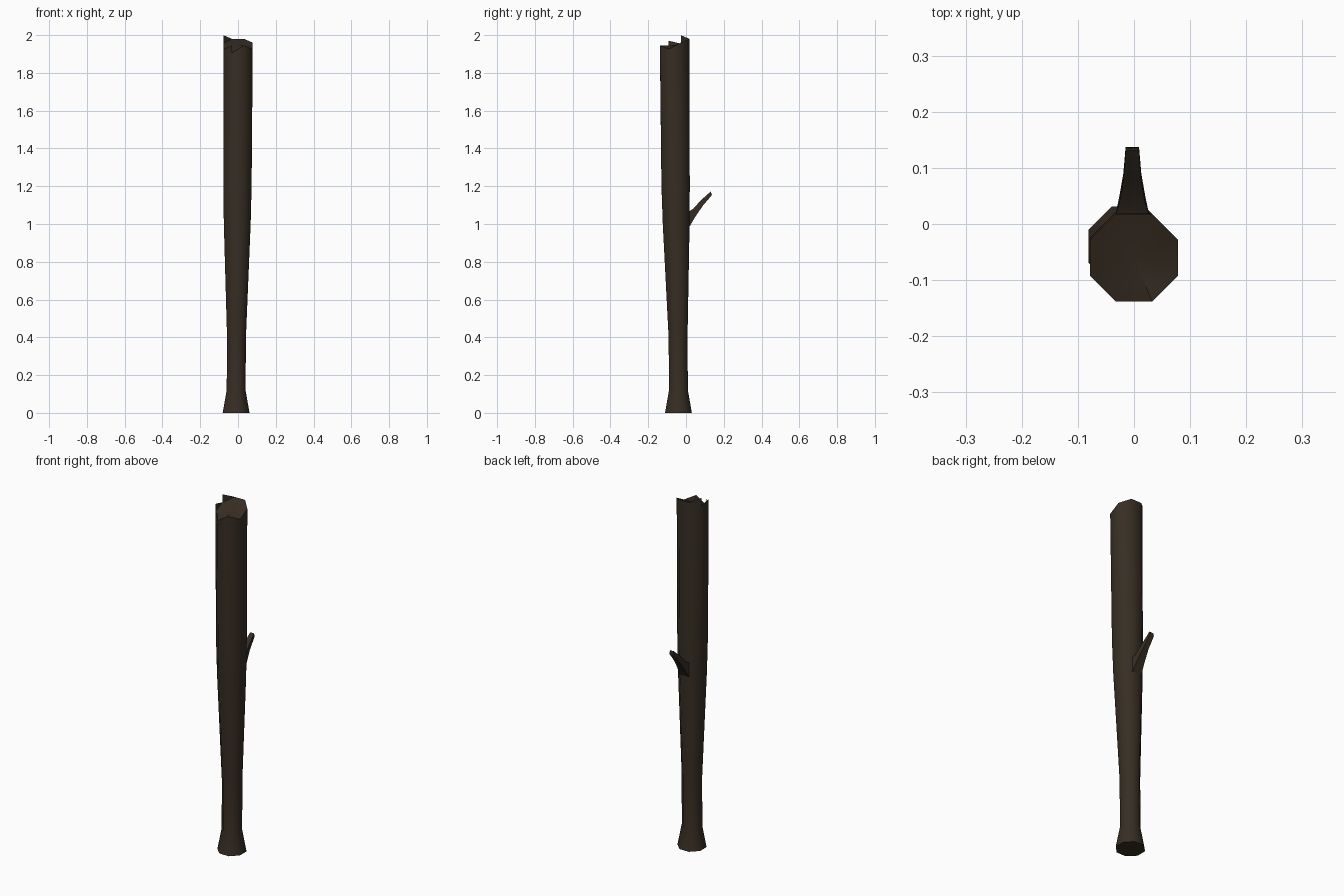
import bpy, bmesh, math
from mathutils import Vector

if "Cube" in bpy.data.objects:
    bpy.data.objects.remove(bpy.data.objects["Cube"], do_unlink=True)

# Bark material
bark = bpy.data.materials.new("dark_bark")
bark.use_nodes = True
colour = (0.038, 0.027, 0.017, 1)
bark.diffuse_color = colour
bsdf = bark.node_tree.nodes["Principled BSDF"]
bsdf.inputs["Base Color"].default_value = colour
bsdf.inputs["Roughness"].default_value = 0.9


def bridge(bm, a, b):
    n = len(a)
    for i in range(n):
        j = (i + 1) % n
        bm.faces.new((a[i], a[j], b[j], b[i]))


def finish(bm, name, angle):
    mesh = bpy.data.meshes.new(name)
    bm.to_mesh(mesh)
    bm.free()
    mesh.materials.append(bark)
    obj = bpy.data.objects.new(name, mesh)
    bpy.context.collection.objects.link(obj)
    bpy.ops.object.select_all(action='DESELECT')
    obj.select_set(True)
    bpy.context.view_layer.objects.active = obj
    bpy.ops.object.shade_smooth_by_angle(angle=math.radians(angle))
    return obj


def octagon(cx, cy, half):
    r = half / math.cos(math.pi / 8)
    angles = [math.pi / 8 + i * math.pi / 4 for i in range(8)]
    return [(cx + r * math.cos(a), cy + r * math.sin(a)) for a in angles]


# Trunk: octagonal sections (z, centre x, centre y, half width), flared foot
sections = [(0, -0.01, -0.04, 0.071), (0.12, -0.01, -0.04, 0.05),
            (0.4, -0.008, -0.042, 0.05), (1.0, -0.004, -0.052, 0.071),
            (1.2, -0.003, -0.055, 0.075)]
bm = bmesh.new()
rings = [[bm.verts.new((x, y, z)) for x, y in octagon(cx, cy, h)]
         for z, cx, cy, h in sections]

# Broken rim, counter-clockwise from the +x back corner
top = octagon(0, -0.06, 0.078)
rim_heights = [1.96, 1.98, 1.98, 1.955, 1.925, 1.905, 1.945, 1.925]
rim = [bm.verts.new((x, y, z)) for (x, y), z in zip(top, rim_heights)]
rings.append(rim)
for lower, upper in zip(rings, rings[1:]):
    bridge(bm, lower, upper)
bm.faces.new(rings[0][::-1])
centre = bm.verts.new((0, -0.06, 1.945))
for i in range(8):
    bm.faces.new((rim[i], rim[(i + 1) % 8], centre))
finish(bm, "trunk", 50)

# Splinters: thin triangular teeth standing on the broken rim
bm = bmesh.new()
for i, peak in ((3, 2.0), (4, 1.97), (5, 1.945)):
    x, y = top[i]
    px, py = top[i - 1]
    bm.faces.new([bm.verts.new(p) for p in
                  ((px, py, rim_heights[i - 1]), (x, y, rim_heights[i]), (x, y, peak))])
finish(bm, "rim_splinters", 30)

# Broken twig: four-sided taper (lower y, z, upper y, z, half width)
stations = [(0.012, 0.975, 0.012, 1.065, 0.031), (0.05, 1.04, 0.038, 1.08, 0.023),
            (0.09, 1.098, 0.078, 1.125, 0.016), (0.137, 1.153, 0.131, 1.172, 0.012)]
bm = bmesh.new()
loops = []
for ly, lz, uy, uz, w in stations:
    corners = ((-w, ly, lz), (w, ly, lz), (w, uy, uz), (-w, uy, uz))
    loops.append([bm.verts.new(Vector(c) + Vector((-0.003, 0, 0))) for c in corners])
for a, b in zip(loops, loops[1:]):
    bridge(bm, a, b)
bm.faces.new(loops[-1])
bm.faces.new(loops[0][::-1])
bmesh.ops.recalc_face_normals(bm, faces=bm.faces)
finish(bm, "twig", 60)
